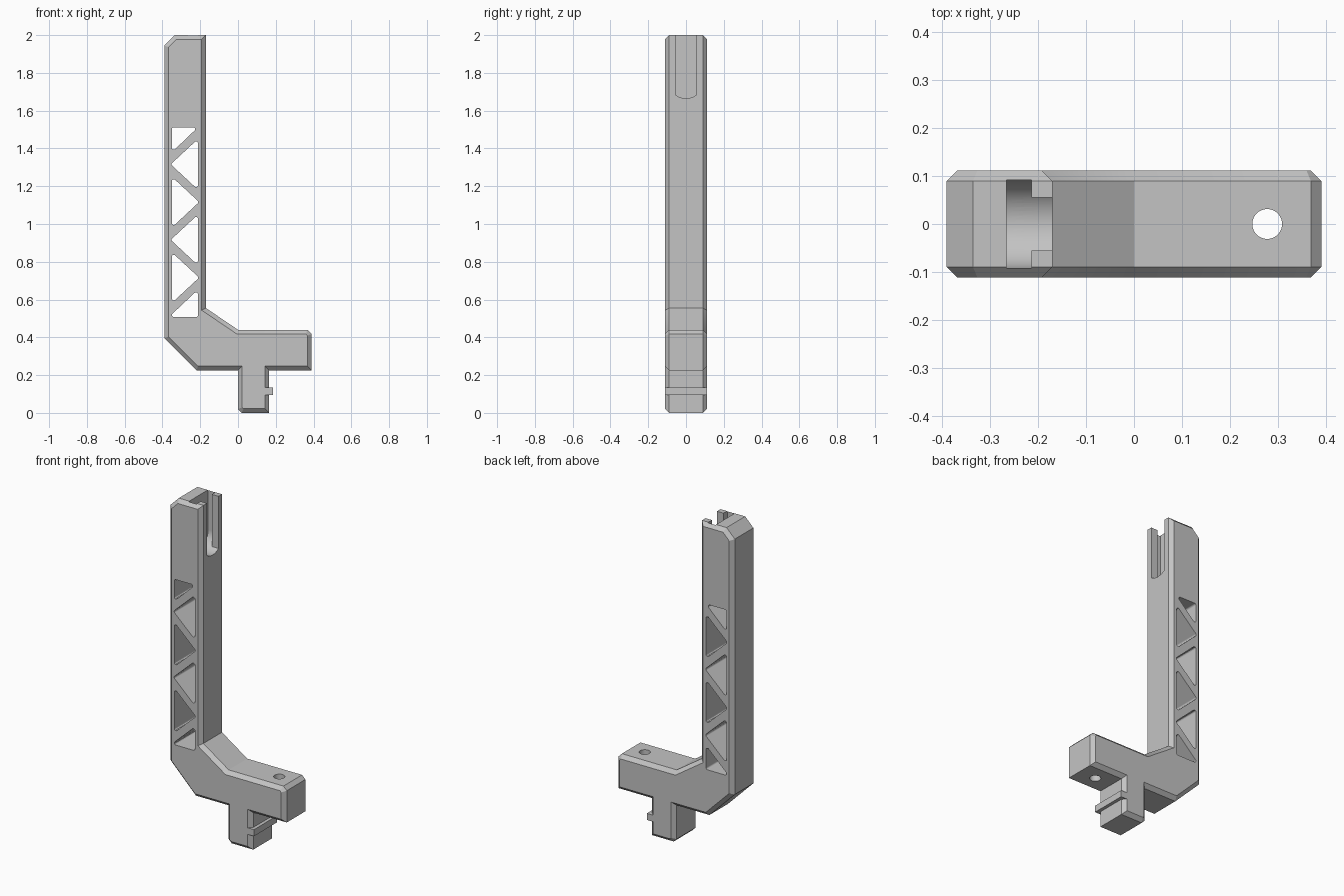
import bpy
import bmesh
from math import cos, sin, pi, radians
from mathutils import Vector

cube = bpy.data.objects.get("Cube")
if cube:
    bpy.data.objects.remove(cube, do_unlink=True)

HALF = 0.111      # half thickness of the bracket
CHAMFER = 0.022

grey = bpy.data.materials.new("light grey")
grey.use_nodes = True
grey.diffuse_color = (0.55, 0.55, 0.55, 1)
grey.node_tree.nodes["Principled BSDF"].inputs["Base Color"].default_value = grey.diffuse_color


def loft(name, rings):
    """Solid skinned through closed rings of points, capped at both ends."""
    bm = bmesh.new()
    loops = [[bm.verts.new(p) for p in ring] for ring in rings]
    n = len(loops[0])
    for a, b in zip(loops, loops[1:]):
        for i in range(n):
            j = (i + 1) % n
            bm.faces.new((a[i], a[j], b[j], b[i]))
    bm.faces.new(loops[0])
    bm.faces.new(loops[-1])
    bmesh.ops.recalc_face_normals(bm, faces=bm.faces)
    mesh = bpy.data.meshes.new(name)
    bm.to_mesh(mesh)
    bm.free()
    mesh.materials.append(grey)
    ob = bpy.data.objects.new(name, mesh)
    bpy.context.collection.objects.link(ob)
    return ob


def along_y(outline, y):
    return [(x, y, z) for x, z in outline]


def along_x(outline, x):
    return [(x, y, z) for y, z in outline]


def inset(outline, d):
    """Move every side of a counter-clockwise outline inward by d."""
    pts = [Vector(p) for p in outline]
    result = []
    for i, p in enumerate(pts):
        a = (p - pts[i - 1]).normalized()
        b = (pts[(i + 1) % len(pts)] - p).normalized()
        na, nb = Vector((-a.y, a.x)), Vector((-b.y, b.x))
        result.append(p + (na + nb) * d / (1 + na.dot(nb)))
    return result


def fillet(outline, r, steps=6):
    """Round every corner of a convex outline with radius r."""
    pts = [Vector(p) for p in outline]
    result = []
    for i, p in enumerate(pts):
        u = (pts[i - 1] - p).normalized()
        v = (pts[(i + 1) % len(pts)] - p).normalized()
        half = u.angle(v) / 2
        centre = p + (u + v).normalized() * r / sin(half)
        start = p + u * r / (sin(half) / cos(half)) - centre
        end = p + v * r / (sin(half) / cos(half)) - centre
        for k in range(steps + 1):
            result.append(centre + start.lerp(end, k / steps).normalized() * r)
    return result


def cut(target, cutter):
    mod = target.modifiers.new("cut", "BOOLEAN")
    mod.operation = "DIFFERENCE"
    mod.solver = "EXACT"
    mod.object = cutter
    bpy.context.view_layer.objects.active = target
    bpy.ops.object.modifier_apply(modifier=mod.name)
    bpy.data.objects.remove(cutter, do_unlink=True)


# Main body: side outline with chamfered front and back edges
outline = [(-0.39, 0.395), (-0.22, 0.225), (0, 0.225), (0, 0.02), (0.02, 0),
           (0.165, 0), (0.165, 0.225), (0.39, 0.225), (0.39, 0.418),
           (0.368, 0.44), (0, 0.44), (-0.17, 0.555), (-0.17, 2),
           (-0.335, 2), (-0.39, 1.945)]
small = inset(outline, CHAMFER)
bracket = loft("bracket_body", [along_y(small, -HALF),
                                along_y(outline, CHAMFER - HALF),
                                along_y(outline, HALF - CHAMFER),
                                along_y(small, HALF)])

# Truss windows through the upright: alternating triangles, half ones at the ends
LEFT, RIGHT, RISE = -0.35, -0.212, 0.134
windows = [[(LEFT, 1.512), (LEFT, 1.38), (RIGHT, 1.512)],
           [(RIGHT, 0.508), (RIGHT, 0.652), (LEFT - 0.015, 0.508)]]
for i in range(4):
    z = 1.316 - 0.2 * i
    base, tip = (RIGHT, LEFT - 0.006) if i % 2 == 0 else (LEFT, RIGHT + 0.006)
    windows.append([(base, z - RISE), (base, z + RISE), (tip, z)])
for tri in windows:
    shape = fillet(tri, 0.01)
    cut(bracket, loft("window_cutter", [along_y(shape, -0.3), along_y(shape, 0.3)]))

# T-shaped slot with a round floor, open at the top of the upright
R, FLOOR = 0.092, 1.757


def slot_outline(half_width):
    first = pi + (0 if half_width >= R else pi / 2 - math_asin(half_width / R))
    last = 3 * pi - first
    arc = [first + (last - first) * k / 32 for k in range(33)]
    floor = [(R * cos(a), FLOOR + R * sin(a)) for a in arc]
    return floor + [(half_width, 2.1), (-half_width, 2.1)]


def math_asin(v):
    return Vector((1, 0)).angle(Vector(((1 - v * v) ** 0.5, v)))


for half_width, x0, x1 in ((R, -0.265, -0.213), (0.055, -0.23, -0.1)):
    shape = slot_outline(half_width)
    cut(bracket, loft("slot_cutter", [along_x(shape, x0), along_x(shape, x1)]))

# Vertical screw hole through the arm
ring = [(0.277 + 0.031 * cos(k * pi / 24), 0.031 * sin(k * pi / 24)) for k in range(48)]
cut(bracket, loft("hole_cutter", [[(x, y, z) for x, y in ring] for z in (0.1, 0.6)]))

# Locking rib on the foot
rib = [(0.143, 0.095), (0.185, 0.095), (0.185, 0.135), (0.143, 0.135)]
loft("locking_rib", [along_y(rib, -HALF), along_y(rib, HALF)])

# Smooth the round cuts, keep the chamfers crisp
bpy.ops.object.select_all(action="DESELECT")
bracket.select_set(True)
bpy.context.view_layer.objects.active = bracket
bpy.ops.object.shade_smooth_by_angle(angle=radians(28))
weighted = bracket.modifiers.new("weighted_normals", "WEIGHTED_NORMAL")
weighted.keep_sharp = True
